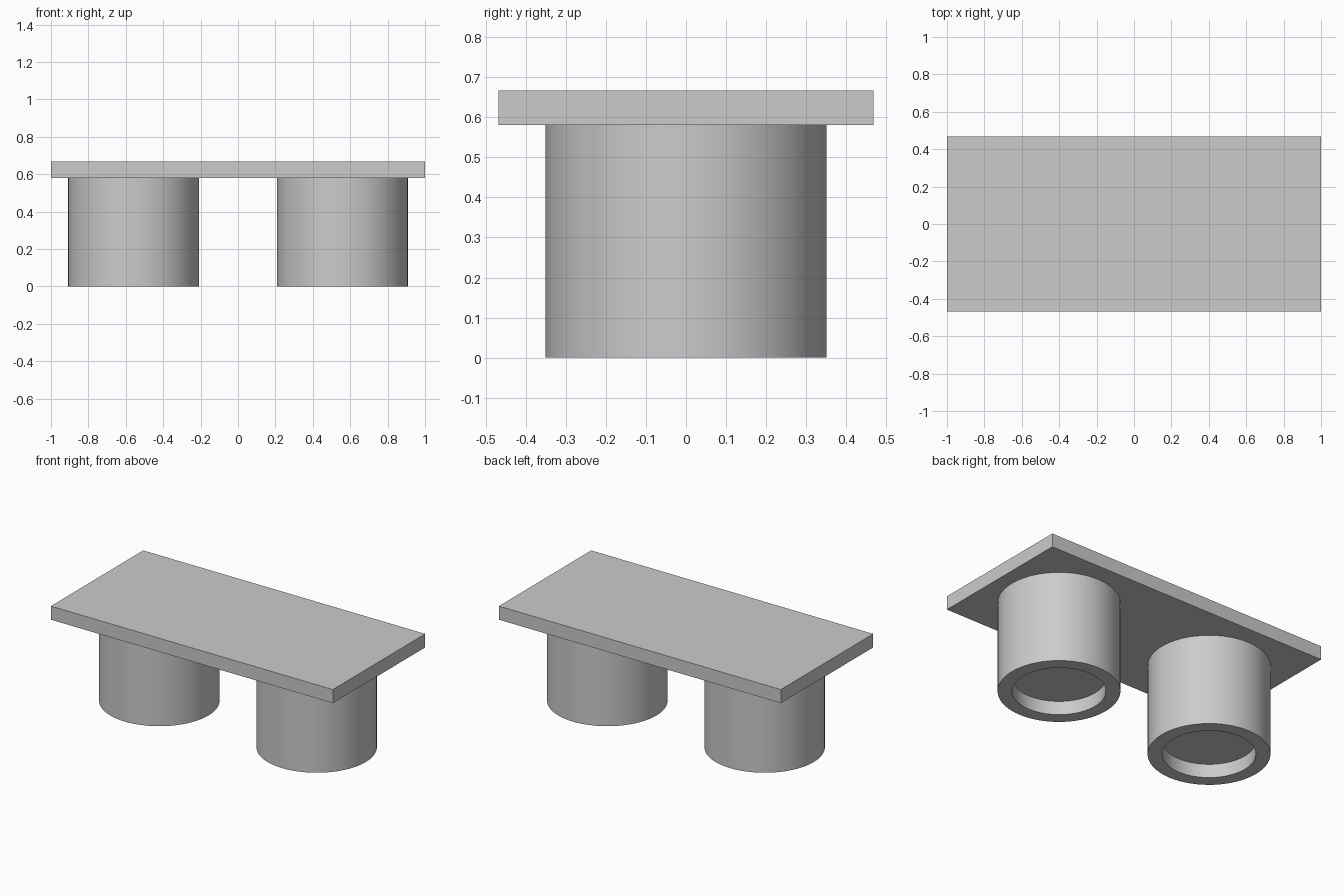
import bpy, bmesh, math
from mathutils import Vector

cube = bpy.data.objects.get("Cube")
if cube:
    bpy.data.objects.remove(cube, do_unlink=True)

LENGTH, WIDTH = 2.0, 0.935
LEG_HEIGHT, TOTAL_HEIGHT = 0.58, 0.667
LEG_RADIUS, RECESS_RADIUS, RECESS_DEPTH = 0.35, 0.267, 0.087
LEG_X = 0.558

grey = bpy.data.materials.new("light_grey")
grey.use_nodes = True
colour = (0.6, 0.6, 0.6, 1)
grey.diffuse_color = colour
grey.node_tree.nodes["Principled BSDF"].inputs["Base Color"].default_value = colour


def make_object(name, bm, location):
    bmesh.ops.recalc_face_normals(bm, faces=bm.faces)
    mesh = bpy.data.meshes.new(name)
    bm.to_mesh(mesh)
    bm.free()
    mesh.materials.append(grey)
    obj = bpy.data.objects.new(name, mesh)
    obj.location = location
    bpy.context.collection.objects.link(obj)
    return obj


# Flat rectangular top
bm = bmesh.new()
bmesh.ops.create_cube(bm, size=1)
thickness = TOTAL_HEIGHT - LEG_HEIGHT
bmesh.ops.scale(bm, vec=(LENGTH, WIDTH, thickness), verts=bm.verts)
make_object("table_top", bm, (0, 0, LEG_HEIGHT + thickness / 2))

# Round legs, turned from a profile with a recess in the underside
profile = [(0, RECESS_DEPTH), (RECESS_RADIUS, RECESS_DEPTH), (RECESS_RADIUS, 0),
           (LEG_RADIUS, 0), (LEG_RADIUS, LEG_HEIGHT), (0, LEG_HEIGHT)]
for name, side in (("left_leg", 1), ("right_leg", -1)):
    bm = bmesh.new()
    verts = [bm.verts.new((r, 0, z)) for r, z in profile]
    edges = [bm.edges.new(pair) for pair in zip(verts, verts[1:])]
    bmesh.ops.spin(bm, geom=verts + edges, cent=Vector(), axis=(0, 0, 1),
                   angle=math.tau, steps=64, use_duplicate=False)
    bmesh.ops.remove_doubles(bm, verts=bm.verts, dist=0.0001)
    leg = make_object(name, bm, (side * LEG_X, 0, 0))
    bpy.ops.object.select_all(action="DESELECT")
    leg.select_set(True)
    bpy.context.view_layer.objects.active = leg
    bpy.ops.object.shade_smooth_by_angle(angle=math.radians(30))
